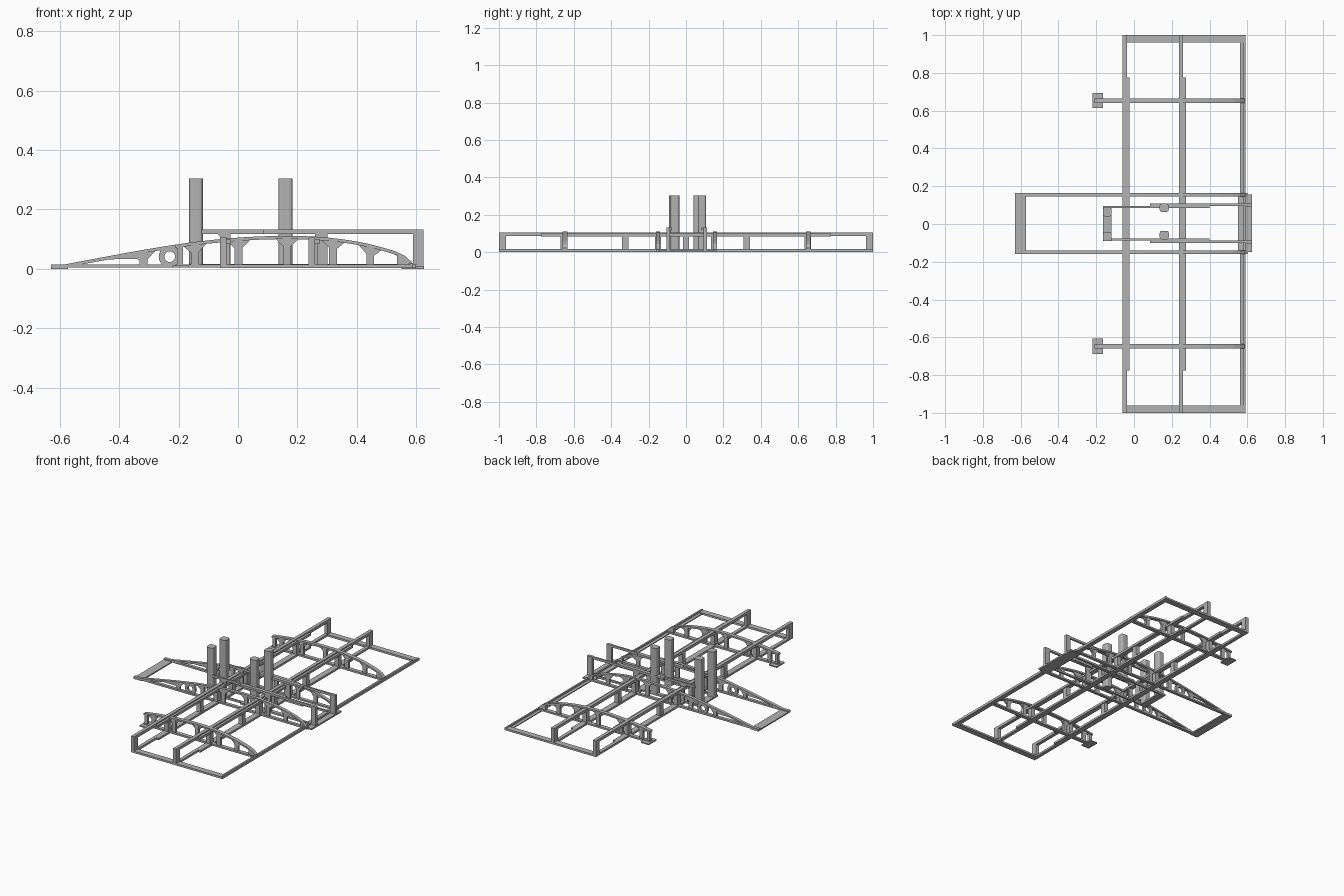
import bpy, bmesh, math
from mathutils import Vector

if "Cube" in bpy.data.objects:
    bpy.data.objects.remove(bpy.data.objects["Cube"], do_unlink=True)

grey = bpy.data.materials.new("light grey")
grey.use_nodes = True
colour = (0.45, 0.45, 0.45, 1)
grey.diffuse_color = colour
grey.node_tree.nodes["Principled BSDF"].inputs["Base Color"].default_value = colour


def finish(name, bm):
    bmesh.ops.recalc_face_normals(bm, faces=bm.faces)
    mesh = bpy.data.meshes.new(name)
    bm.to_mesh(mesh)
    bm.free()
    mesh.materials.append(grey)
    obj = bpy.data.objects.new(name, mesh)
    bpy.context.collection.objects.link(obj)
    return obj


def add_box(bm, x, y, z):
    """Box from (min, max) pairs."""
    verts = bmesh.ops.create_cube(bm, size=1)["verts"]
    for v in verts:
        v.co = Vector([(p[0] + p[1]) / 2 + c * (p[1] - p[0]) for c, p in zip(v.co, (x, y, z))])


def add_prism(bm, outline, y, width):
    """Extrude an x-z outline across y."""
    face = bm.faces.new([bm.verts.new((px, y - width / 2, pz)) for px, pz in outline])
    new = bmesh.ops.extrude_face_region(bm, geom=[face])["geom"]
    for v in new:
        if isinstance(v, bmesh.types.BMVert):
            v.co.y += width


def box(name, x, y, z):
    bm = bmesh.new()
    add_box(bm, x, y, z)
    return finish(name, bm)


# Airfoil upper surface, interpolated smoothly between stations
AIRFOIL = [(-.63, .006), (-.45, .04), (-.3, .067), (-.15, .09), (0, .105), (.15, .111),
           (.28, .107), (.4, .092), (.5, .068), (.56, .045), (.6, .008)]


def top(x):
    n = len(AIRFOIL)
    for i in range(n - 1):
        (x0, z0), (x1, z1) = AIRFOIL[i], AIRFOIL[i + 1]
        if x <= x1 or i == n - 2:
            def slope(j):
                a, b = AIRFOIL[max(j - 1, 0)], AIRFOIL[min(j + 1, n - 1)]
                return (b[1] - a[1]) / (b[0] - a[0])
            h = x1 - x0
            t = (x - x0) / h
            return ((2*t**3 - 3*t*t + 1) * z0 + (t**3 - 2*t*t + t) * h * slope(i)
                    + (3*t*t - 2*t**3) * z1 + (t**3 - t*t) * h * slope(i + 1))


def cap_outline(start, end, thick=.011, steps=32):
    xs = [start + (end - start) * i / steps for i in range(steps + 1)]
    upper = [(x, top(x)) for x in xs]
    lower = [(x, max(top(x) - thick, .001)) for x in reversed(xs)]
    return upper + lower


def rib(name, y, start, end, width, posts, base=.004):
    bm = bmesh.new()
    add_prism(bm, cap_outline(start, end), y, width)
    add_box(bm, (start, end), (y - width / 2, y + width / 2), (base, base + .011))
    # Uprights with triangular gussets under the cap
    for x in posts:
        w, g = .013, .03
        add_prism(bm, [(x - w, .01), (x + w, .01), (x + w, top(x + w) - .006),
                       (x - w, top(x - w) - .006)], y, width * .6)
        for s in (-1, 1):
            a, b = x + s * w, x + s * (w + g)
            add_prism(bm, [(a, top(a) - .006), (b, top(b) - .006), (a, top(a) - .035)], y, width * .4)
    # Solid nose block
    nose = [end - .05, end - .035, end - .02, end]
    add_prism(bm, [(nose[0], base)] + [(x, top(x) - .003) for x in nose[:-1]] + [(end, base)],
              y, width * .7)
    return finish(name, bm)


# Central ribs with tail wedge, web plate and ring
for side, y in (("left", .155), ("right", -.15)):
    rib(side + "_center_rib", y, -.63, .6, .02, (-.318, -.145, .002, .165, .32, .445))
    bm = bmesh.new()
    add_prism(bm, [(-.63, .004), (-.53, .004), (-.53, top(-.53) - .002)], y, .018)
    add_prism(bm, [(-.45, top(-.45) - .008), (-.33, .033), (-.33, top(-.33) - .008)], y, .01)
    finish(side + "_tail_wedge", bm)

    bm = bmesh.new()
    rings = []
    for i in range(24):
        a = math.tau * i / 24
        rings.append([bm.verts.new((-.23 + r * math.cos(a), y + d, .041 + r * math.sin(a)))
                      for r, d in ((.037, -.007), (.037, .007), (.018, .007), (.018, -.007))])
    for i in range(24):
        a, b = rings[i], rings[(i + 1) % 24]
        for j in range(4):
            bm.faces.new((a[j], a[(j + 1) % 4], b[(j + 1) % 4], b[j]))
    finish(side + "_rib_ring", bm)

# Outer ribs with rear post and foot plate
for side, y in (("left", .653), ("right", -.647)):
    rib(side + "_outer_rib", y, -.21, .585, .025, (-.145, .002, .165, .32, .445))
    box(side + "_rib_rear_post", (-.205, -.185), (y - .008, y + .008), (.005, top(-.2) - .004))
    box(side + "_foot_plate", (-.22, -.165), (y - .04, y + .04), (.004, .012))

# Two full-span spars with doublers and uprights
for name, x in (("rear", -.06), ("front", .238)):
    bm = bmesh.new()
    add_box(bm, (x, x + .022), (-1, 1), (.088, .106))
    add_box(bm, (x, x + .022), (-1, 1), (.002, .015))
    add_box(bm, (x + .022, x + .037), (-.775, .775), (.084, .099))
    add_box(bm, (x + .022, x + .037), (-.775, .775), (.002, .015))
    for y in (-.653, -.325, -.15, 0, .15, .325, .65):
        add_box(bm, (x + .004, x + .032), (y - .017, y + .017), (.012, .09))
    for s in (-1, 1):
        add_box(bm, (x, x + .022), sorted((s, s * .962)), (.012, .09))
    finish(name + "_spar", bm)

# Leading edge, wing tip strips and end plates
box("leading_edge", (.56, .588), (-1, 1), (.002, .008))
box("leading_edge_lip", (.58, .59), (-1, 1), (.002, .018))
for side, s in (("left", 1), ("right", -1)):
    box(side + "_tip_strip", (-.06, .585), sorted((s, s * .962)), (.002, .014))
box("tail_plate", (-.63, -.573), (-.16, .165), (0, .008))
box("nose_plate", (.55, .626), (-.147, .155), (0, .01))

# Fuselage side frames: overlapping rails with uprights
for side, inner, outer in (("left", .09, .102), ("right", -.082, -.094)):
    bm = bmesh.new()
    for z in ((.118, .132), (.004, .016)):
        add_box(bm, (-.165 if z[0] < .1 else -.13, .4), (inner - .006, inner + .006), z)
        add_box(bm, (.085, .625), (outer - .006, outer + .006), z)
    add_box(bm, (.59, .625), (outer - .009, outer + .009), (.004, .132))
    add_box(bm, (.26, .302), (outer - .006, outer + .006), (.01, .12))
    add_box(bm, (-.052, -.025), (inner - .006, inner + .006), (.01, .12))
    add_prism(bm, [(-.07, .12), (-.05, .12), (-.05, .095)], inner, .01)
    finish(side + "_side_frame", bm)
box("rear_cross_plate", (-.165, -.12), (-.09, .092), (.004, .014))

# Four tall rounded posts
for name, x, y in (("rear_left", (-.165, -.118), (.04, .088)),
                   ("rear_right", (-.165, -.118), (-.09, -.042)),
                   ("front_left", (.136, .184), (.064, .108)),
                   ("front_right", (.136, .184), (-.082, -.036))):
    bm = bmesh.new()
    add_box(bm, x, y, (.006, .304))
    upright = [e for e in bm.edges if abs(e.verts[0].co.z - e.verts[1].co.z) > .1]
    bmesh.ops.bevel(bm, geom=upright, offset=.012, segments=3, affect='EDGES', profile=.5)
    finish(name + "_post", bm)
